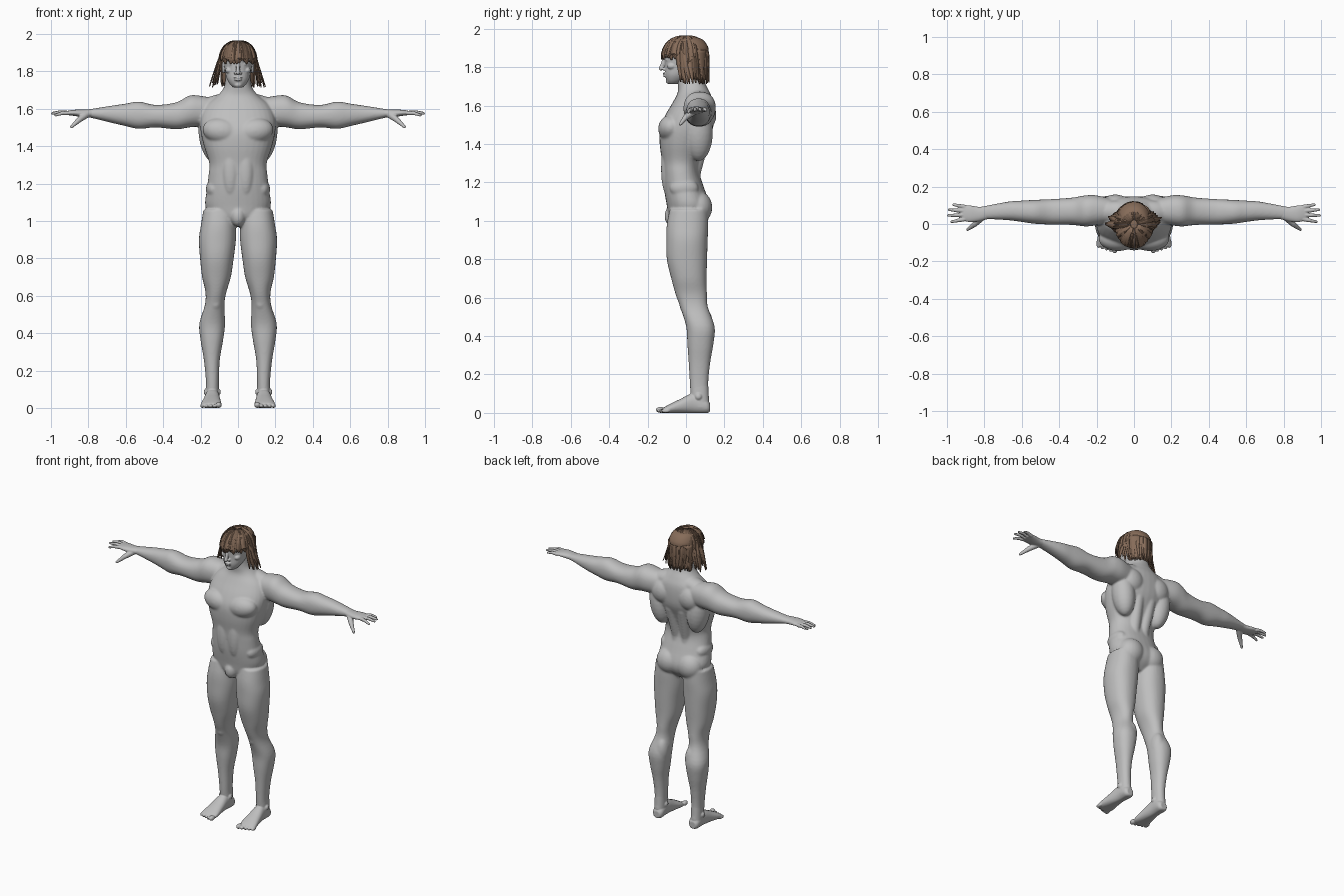
import bpy, bmesh, math, random
from mathutils import Vector, Matrix

random.seed(4)
if "Cube" in bpy.data.objects:
    bpy.data.objects.remove(bpy.data.objects["Cube"], do_unlink=True)


def material(name, colour):
    mat = bpy.data.materials.new(name)
    mat.use_nodes = True
    mat.diffuse_color = (*colour, 1)
    for node in mat.node_tree.nodes:
        if node.type == "BSDF_PRINCIPLED":
            node.inputs["Base Color"].default_value = (*colour, 1)
            node.inputs["Roughness"].default_value = 0.7
    return mat


skin = material("grey skin", (.52, .52, .52))
brown = material("brown hair", (.24, .15, .10))


def catmull(p, q, r, s, t):
    return tuple(.5 * (2 * b + (c - a) * t + (2 * a - 5 * b + 4 * c - d) * t * t
                       + (3 * b - a - 3 * c + d) * t ** 3) for a, b, c, d in zip(p, q, r, s))


def tube(bm, axis, rows, side=1, count=32, steps=4):
    """Closed loft; each row is position, centre a, centre b, radius a, radius b."""
    path = []
    for i in range(len(rows) - 1):
        before, after = rows[max(i - 1, 0)], rows[min(i + 2, len(rows) - 1)]
        path += [catmull(before, rows[i], rows[i + 1], after, k / steps) for k in range(steps)]
    path.append(rows[-1])
    rings = []
    for t, a, b, ra, rb in path:
        ring = []
        for k in range(count):
            ang = math.tau * k / count
            c, s = math.cos(ang), math.sin(ang)
            u = a + ra * math.copysign(abs(c) ** .9, c)
            v = b + rb * math.copysign(abs(s) ** .9, s)
            x, y, z = {"x": (t, u, v), "y": (u, t, v), "z": (u, v, t)}[axis]
            ring.append(bm.verts.new((x * side, y, max(z, 0))))
        rings.append(ring)
    for low, high in zip(rings, rings[1:]):
        for k in range(count):
            j = (k + 1) % count
            bm.faces.new((low[k], low[j], high[j], high[k]))
    bm.faces.new(rings[0])
    bm.faces.new(rings[-1])


def ball(bm, centre, radii, side=1, tilt=0):
    place = Matrix.Translation((centre[0] * side, centre[1], centre[2]))
    turn = Matrix.Rotation(tilt * side, 4, "Y")
    bmesh.ops.create_uvsphere(bm, u_segments=24, v_segments=14, radius=1,
                              matrix=place @ turn @ Matrix.Diagonal((*radii, 1)))


def limb(bm, points, radii, side=1):
    """Chain of tapered segments with round joints."""
    points = [Vector((p[0] * side, p[1], p[2])) for p in points]
    for p, r in zip(points, radii):
        ball(bm, p, (r, r, r))
    for p, q, r, s in zip(points, points[1:], radii, radii[1:]):
        turn = (q - p).to_track_quat("Z", "Y").to_matrix().to_4x4()
        bmesh.ops.create_cone(bm, cap_ends=True, segments=16, radius1=r, radius2=s,
                              depth=(q - p).length, matrix=Matrix.Translation((p + q) / 2) @ turn)


def finish(bm, name, mat, voxel=0, rounds=0):
    bmesh.ops.recalc_face_normals(bm, faces=bm.faces[:])
    for face in bm.faces:
        face.smooth = True
    mesh = bpy.data.meshes.new(name)
    bm.to_mesh(mesh)
    bm.free()
    mesh.materials.append(mat)
    obj = bpy.data.objects.new(name, mesh)
    bpy.context.collection.objects.link(obj)
    if voxel:
        fuse = obj.modifiers.new("fuse", "REMESH")
        fuse.mode = "VOXEL"
        fuse.voxel_size = voxel
        fuse.use_smooth_shade = True
        soft = obj.modifiers.new("soften", "SMOOTH")
        soft.factor = .5
        soft.iterations = rounds
    return obj


# Torso and neck
body = bmesh.new()
tube(body, "z", [(z, 0, y, rx, ry) for z, y, rx, ry in (
    (.97, 0, .05, .06), (1.02, .01, .13, .10), (1.08, .012, .175, .112), (1.17, -.01, .166, .105),
    (1.25, -.025, .157, .095), (1.31, -.025, .154, .10), (1.40, -.015, .182, .122),
    (1.48, .002, .20, .138), (1.55, .02, .20, .128), (1.62, .038, .17, .105),
    (1.67, .04, .11, .083), (1.72, .028, .073, .072), (1.80, .02, .066, .068))])
ball(body, (0, -.07, 1.025), (.04, .042, .055))
for side in (1, -1):
    # Arms
    tube(body, "x", (
        (.10, .07, 1.58, .06, .07), (.20, .073, 1.587, .08, .082), (.26, .07, 1.585, .083, .085),
        (.33, .068, 1.562, .073, .072), (.44, .065, 1.56, .068, .06), (.53, .065, 1.565, .064, .073),
        (.60, .068, 1.567, .057, .06), (.67, .07, 1.57, .05, .047), (.79, .062, 1.575, .036, .023),
        (.83, .057, 1.575, .034, .018)), side)
    # Legs
    tube(body, "z", (
        (1.06, .10, .015, .085, .10), (.98, .105, .008, .093, .108), (.90, .11, .005, .099, .108),
        (.80, .113, .005, .09, .105), (.70, .115, .015, .077, .092), (.62, .118, .027, .056, .082),
        (.55, .125, .042, .052, .072), (.45, .138, .075, .069, .074), (.36, .14, .075, .06, .068),
        (.26, .14, .07, .043, .056), (.15, .137, .068, .035, .048), (.05, .137, .075, .034, .048)), side)
    # Muscles: chest, back, neck slope, buttocks, knee, calf, belly and waist
    ball(body, (.085, -.078, 1.48), (.105, .067, .07), side, -.15)
    ball(body, (.14, .065, 1.46), (.07, .075, .15), side, .12)
    ball(body, (.10, .10, 1.55), (.08, .058, .08), side, .2)
    ball(body, (.10, .065, 1.625), (.12, .06, .052), side, .2)
    ball(body, (.078, .063, 1.07), (.085, .074, .085), side)
    ball(body, (.12, 0, .56), (.032, .034, .04), side)
    ball(body, (.11, .09, .46), (.042, .05, .09), side)
    ball(body, (.04, -.095, 1.27), (.045, .035, .14), side)
    ball(body, (.13, -.01, 1.17), (.042, .075, .05), side)
    limb(body, ((.04, .045, 1.12), (.035, .042, 1.25), (.045, .09, 1.45)), (.035, .035, .04), side)
finish(body, "body", skin, .006, 10)

# Hands
hands = bmesh.new()
for side in (1, -1):
    tube(hands, "x", ((.78, .062, 1.575, .035, .022), (.83, .053, 1.575, .039, .02),
                      (.88, .055, 1.578, .045, .016), (.92, .06, 1.577, .04, .01)), side)
    for i, (tip_x, tip_y, tip_z) in enumerate(((.975, .012, 1.565), (.993, .046, 1.575),
                                               (.99, .076, 1.577), (.965, .103, 1.575))):
        base = Vector((.905, .026 + .022 * i, 1.577))
        tip = Vector((tip_x, tip_y, tip_z))
        knuckle = base.lerp(tip, .5) + Vector((0, 0, .005))
        limb(hands, (base, knuckle, tip), (.0115, .010, .007), side)
    limb(hands, ((.81, .04, 1.57), (.85, 0, 1.54), (.89, -.03, 1.503)), (.02, .015, .008), side)
finish(hands, "hands", skin, .0035, 3)

# Feet
feet = bmesh.new()
for side in (1, -1):
    tube(feet, "y", ((.125, .135, .028, .022, .022), (.105, .135, .035, .036, .037),
                     (.04, .137, .05, .038, .052), (-.03, .14, .035, .047, .037),
                     (-.09, .143, .02, .055, .023), (-.12, .145, .013, .05, .013)), side)
    tube(feet, "z", ((.03, .137, .075, .036, .048), (.08, .137, .072, .035, .047),
                     (.16, .137, .068, .034, .047)), side)
    for i in range(5):
        size = .011 if i else .016
        ball(feet, (.103 + .022 * i, -.133 + .007 * i, size), (size, .024, size), side)
    for x in (.105, .17):
        ball(feet, (x, .065, .085), (.013, .018, .018), side)
finish(feet, "feet", skin, .004, 3)

# Head with facial features
head = bmesh.new()
tube(head, "z", [(z, 0, y, rx, ry) for z, y, rx, ry in (
    (1.712, -.068, .022, .02), (1.73, -.058, .042, .043), (1.76, -.042, .06, .067),
    (1.80, -.018, .07, .092), (1.84, -.01, .076, .102), (1.88, -.007, .078, .11),
    (1.92, -.004, .07, .10), (1.945, 0, .05, .07), (1.955, 0, .02, .03))])
limb(head, ((0, -.109, 1.855), (0, -.122, 1.815), (0, -.131, 1.793)), (.009, .010, .011))
ball(head, (0, -.088, 1.728), (.022, .018, .016))
ball(head, (0, -.112, 1.766), (.024, .009, .006))
ball(head, (0, -.110, 1.754), (.020, .009, .006))
for side in (1, -1):
    ball(head, (.013, -.115, 1.79), (.008, .010, .008), side)
    ball(head, (.034, -.102, 1.859), (.03, .014, .008), side, -.1)
    ball(head, (.033, -.092, 1.838), (.014, .014, .009), side)
    ball(head, (.048, -.073, 1.805), (.02, .025, .018), side)
    ball(head, (.078, .005, 1.82), (.009, .02, .032), side)
finish(head, "head", skin, .0035, 3)

# Hair mass: crown and back
cap = bmesh.new()
tube(cap, "z", [(z, 0, y, rx, ry) for z, y, rx, ry in (
    (1.885, 0, .09, .118), (1.91, 0, .088, .113), (1.945, .002, .066, .083), (1.962, .003, .022, .03))])
tube(cap, "z", [(z, 0, y, rx, ry) for z, y, rx, ry in (
    (1.735, .062, .082, .048), (1.80, .055, .088, .056), (1.89, .05, .088, .062))])
finish(cap, "hair_mass", brown)

# Hair strands: short fringe in front, long at the sides and back
strands = bmesh.new()
total = 92
for i in range(total):
    ang = math.tau * (i + random.uniform(-.4, .4)) / total
    turn = abs((ang + math.pi) % math.tau - math.pi)
    fringe = turn < math.radians(70)
    flare = 0 if fringe else .055 * math.exp(-((turn - 1.6) / .35) ** 2) * random.uniform(.5, 1.1)
    end = random.uniform(1.835, 1.865) if fringe else random.uniform(1.712, 1.74)
    swell = random.uniform(0, .007)
    sway = random.uniform(-.1, .1)
    width = random.uniform(.011, .017)
    path = []
    for k in range(7):
        phi = math.radians(8 + 72 * k / 6)
        path.append((math.sin(phi) ** .85, 1.855 + .110 * math.cos(phi), 0))
    for k in range(1, 6):
        path.append((1, path[6][1] + (end - path[6][1]) * k / 5, k / 5))
    rows = []
    for spread, z, drop in path:
        a = ang + sway * drop
        out = Vector((math.sin(a), -math.cos(a), 0))
        across = Vector((math.cos(a), math.sin(a), 0))
        reach_y = (.123 if out.y < 0 else .113) + swell
        centre = Vector((out.x * (.096 + swell) * spread, out.y * reach_y * spread, z))
        centre += Vector((math.copysign(flare * drop, out.x), 0 if fringe else .015 * drop * (1 - out.y), 0))
        half = width * min(1, .35 + spread) * (1 - .8 * max(0, drop - .4) / .6)
        rows.append([strands.verts.new(centre + across * s * half) for s in (-1, 1)])
    for (a, b), (c, d) in zip(rows, rows[1:]):
        strands.faces.new((a, b, d, c))
hair = finish(strands, "hair_strands", brown)
thick = hair.modifiers.new("thickness", "SOLIDIFY")
thick.thickness = .004
thick.offset = 0
